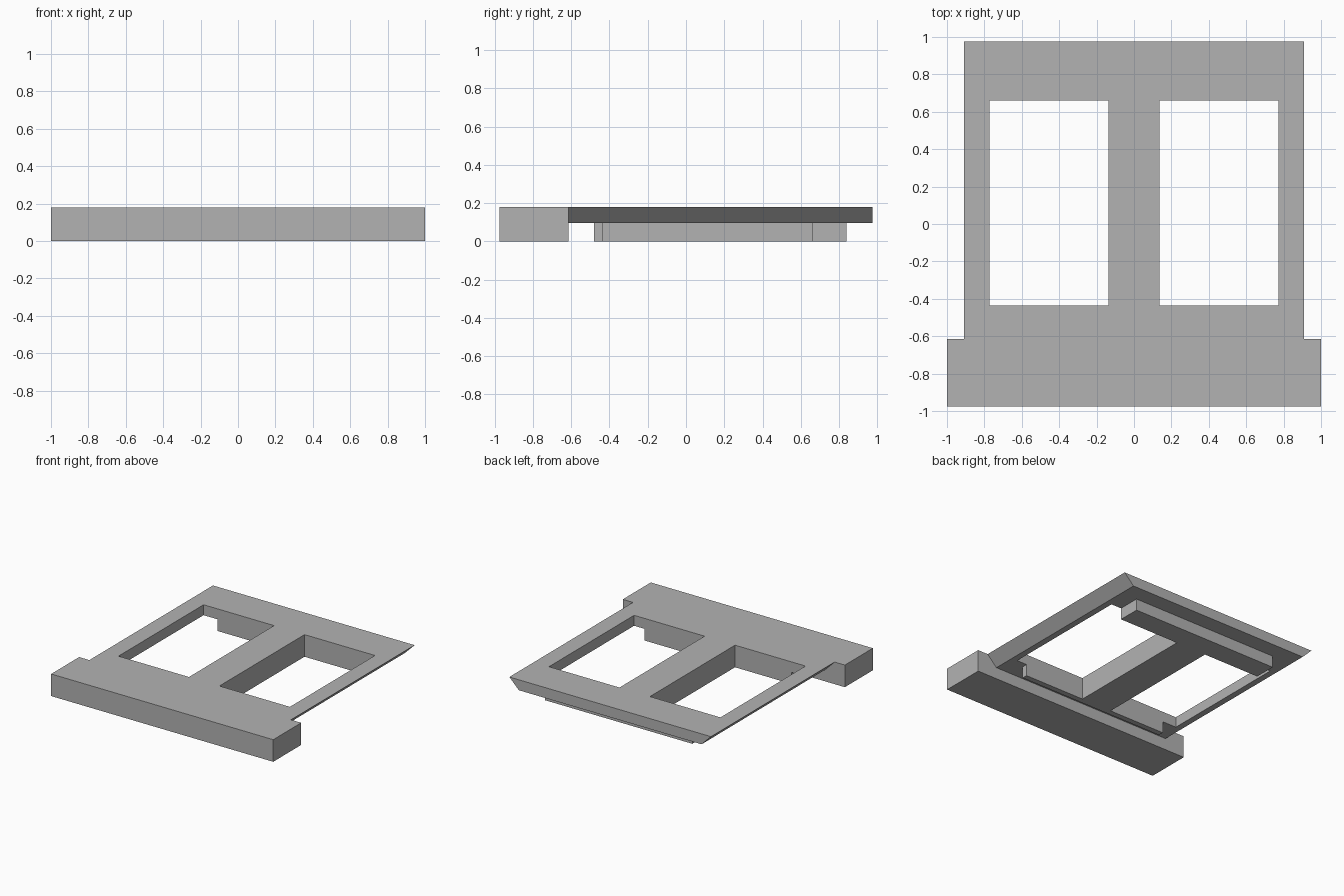
import bpy
import bmesh

if "Cube" in bpy.data.objects:
    bpy.data.objects.remove(bpy.data.objects["Cube"], do_unlink=True)

grey = bpy.data.materials.new("plain grey")
grey.use_nodes = True
GREY = (0.45, 0.45, 0.45, 1)
grey.diffuse_color = GREY
grey.node_tree.nodes["Principled BSDF"].inputs["Base Color"].default_value = GREY

TOP, MID = 0.18, 0.095           # plate top and plate underside
BACK, STEP, FRONT = 0.975, -0.615, -0.975
HOLE_FRONT, HOLE_BACK = -0.435, 0.66


def prism(name, profile, direction):
    """Extrude a closed profile of 3D points along a direction."""
    bm = bmesh.new()
    face = bm.faces.new([bm.verts.new(p) for p in profile])
    new = bmesh.ops.extrude_face_region(bm, geom=[face])["geom"]
    bmesh.ops.translate(bm, vec=direction,
                        verts=[g for g in new if isinstance(g, bmesh.types.BMVert)])
    bmesh.ops.recalc_face_normals(bm, faces=bm.faces)
    mesh = bpy.data.meshes.new(name)
    bm.to_mesh(mesh)
    bm.free()
    mesh.materials.append(grey)
    obj = bpy.data.objects.new(name, mesh)
    bpy.context.collection.objects.link(obj)
    return obj


def box(name, x0, x1, y0, y1, z0, z1):
    return prism(name, [(x0, y0, z0), (x1, y0, z0), (x1, y1, z0), (x0, y1, z0)],
                 (0, 0, z1 - z0))


# Front block, full height
box("front_block", -1, 1, FRONT, STEP, 0, TOP)

# Plate with undercut sides
half, undercut = 0.908, 0.085
plate = prism("window_plate",
              [(-half, STEP, TOP), (half, STEP, TOP),
               (half - undercut, STEP, MID), (undercut - half, STEP, MID)],
              (0, BACK - STEP, 0))

# Two rectangular openings
for side in (-1, 1):
    x0, x1 = sorted((side * 0.137, side * 0.772))
    cutter = box("opening_cutter", x0, x1, HOLE_FRONT, HOLE_BACK, 0, 0.3)
    cutter.hide_render = True
    mod = plate.modifiers.new("opening", "BOOLEAN")
    mod.operation = "DIFFERENCE"
    mod.solver = "EXACT"
    mod.object = cutter
    bpy.context.view_layer.objects.active = plate
    bpy.ops.object.modifier_apply(modifier=mod.name)
    bpy.data.objects.remove(cutter, do_unlink=True)

# I-shaped rib under the plate
left, right, stem, back_y, front_y = 0.68, -0.645, 0.137, 0.84, -0.48
prism("under_rib",
      [(right, front_y, 0), (left, front_y, 0), (left, HOLE_FRONT, 0),
       (stem, HOLE_FRONT, 0), (stem, HOLE_BACK, 0), (left, HOLE_BACK, 0),
       (left, back_y, 0), (right, back_y, 0), (right, HOLE_BACK, 0),
       (-stem, HOLE_BACK, 0), (-stem, HOLE_FRONT, 0), (right, HOLE_FRONT, 0)],
      (0, 0, MID))
